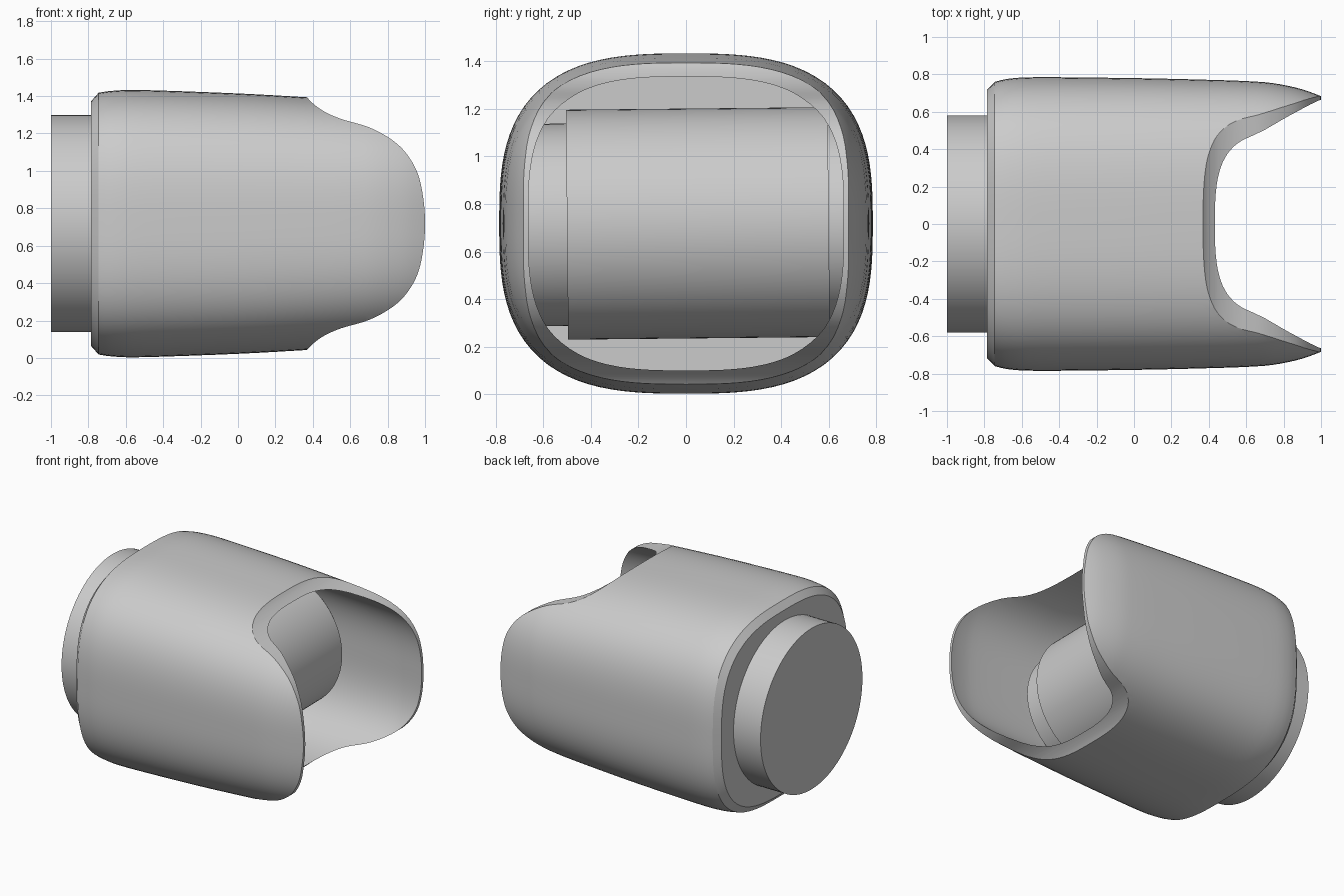
import bpy, bmesh, math

if "Cube" in bpy.data.objects:
    bpy.data.objects.remove(bpy.data.objects["Cube"])

MID_Z = 0.718
SIDES = 112
POWER = 2.9

grey = bpy.data.materials.new("plain grey")
grey.use_nodes = True
grey.diffuse_color = (0.6, 0.6, 0.6, 1)
grey.node_tree.nodes["Principled BSDF"].inputs["Base Color"].default_value = (0.6, 0.6, 0.6, 1)


def spline(points, steps):
    """Catmull-Rom curve through points of any dimension."""
    out = []
    for i in range(len(points) - 1):
        p0, p1 = points[max(i - 1, 0)], points[i]
        p2, p3 = points[i + 1], points[min(i + 2, len(points) - 1)]
        for k in range(steps):
            t = k / steps
            out.append(tuple(
                b + t / 2 * (c - a + t * (2 * a - 5 * b + 4 * c - d + t * (3 * (b - c) + d - a)))
                for a, b, c, d in zip(p0, p1, p2, p3)))
    return out + [points[-1]]


def finish(name, bm):
    bmesh.ops.recalc_face_normals(bm, faces=bm.faces)
    mesh = bpy.data.meshes.new(name)
    bm.to_mesh(mesh)
    bm.free()
    obj = bpy.data.objects.new(name, mesh)
    mesh.materials.append(grey)
    bpy.context.collection.objects.link(obj)
    return obj


def smooth(obj):
    bpy.ops.object.select_all(action="DESELECT")
    obj.select_set(True)
    bpy.context.view_layer.objects.active = obj
    bpy.ops.object.shade_smooth_by_angle(angle=math.radians(25))


def squircle(t):
    c, s = math.cos(t), math.sin(t)
    r = (abs(c) ** POWER + abs(s) ** POWER) ** (-1 / POWER)
    return r * c, r * s


def loft(name, stations):
    """Capped tube along x; each station is (x, half width, half height)."""
    bm = bmesh.new()
    rings = []
    for x, a, b in stations:
        ring = []
        for i in range(SIDES):
            y, z = squircle(math.tau * i / SIDES)
            ring.append(bm.verts.new((x, a * y, MID_Z + b * z)))
        rings.append(ring)
    for r, q in zip(rings, rings[1:]):
        for i in range(SIDES):
            j = (i + 1) % SIDES
            bm.faces.new((r[i], r[j], q[j], q[i]))
    bm.faces.new(rings[0])
    bm.faces.new(rings[-1])
    return finish(name, bm)


def cylinder(name, radius, start, end, axis, x=0.0, z=MID_Z):
    bpy.ops.mesh.primitive_cylinder_add(vertices=96, radius=radius, depth=end - start)
    obj = bpy.context.object
    obj.name = name
    mid = (start + end) / 2
    if axis == "x":
        obj.rotation_euler = (0, math.pi / 2, 0)
        obj.location = (mid, 0, z)
    else:
        # the roller sits very slightly tilted
        obj.rotation_euler = (math.pi / 2 + 0.01, 0, 0)
        obj.location = (x, mid, z + 0.01 * mid)
    obj.data.materials.append(grey)
    smooth(obj)
    return obj


# Housing: chamfered back, softly tapering body
body = spline([(-0.745, 0.76, 0.70), (-0.66, 0.778, 0.711), (-0.5, 0.785, 0.714),
               (0, 0.78, 0.696), (0.36, 0.772, 0.676), (0.6, 0.764, 0.66),
               (0.75, 0.752, 0.647), (0.9, 0.72, 0.627), (1.02, 0.675, 0.6)], 4)
housing = loft("housing", [(-0.785, 0.718, 0.655)] + body)

# Hollow inside of the housing
hollow = loft("hollow_cutter", spline(
    [(-0.72, 0.70, 0.62), (0, 0.72, 0.632), (0.36, 0.717, 0.62), (0.75, 0.702, 0.605),
     (0.9, 0.685, 0.595), (1.02, 0.657, 0.58), (1.1, 0.63, 0.55)], 4))

# Mouth: curved profile swept across the width
half = [(0.365, 0.68), (0.40, 0.643), (0.46, 0.60), (0.55, 0.56), (0.7, 0.515),
        (0.82, 0.45), (0.9, 0.375), (0.96, 0.27), (0.99, 0.14)]
edge = spline(half + [(1.0, 0)] + [(x, -z) for x, z in reversed(half)], 5)
outline = [(1.5, 0.9), (0.365, 0.9)] + edge + [(0.365, -0.9), (1.5, -0.9)]
bm = bmesh.new()
face = bm.faces.new([bm.verts.new((x, -1, MID_Z + z)) for x, z in outline])
swept = bmesh.ops.extrude_face_region(bm, geom=[face])
bmesh.ops.translate(bm, vec=(0, 2, 0),
                    verts=[v for v in swept["geom"] if isinstance(v, bmesh.types.BMVert)])
mouth = finish("mouth_cutter", bm)

for cutter in (hollow, mouth):
    cutter.hide_render = True
    mod = housing.modifiers.new(cutter.name, "BOOLEAN")
    mod.operation = "DIFFERENCE"
    mod.solver = "EXACT"
    mod.object = cutter
    bpy.context.view_layer.objects.active = housing
    bpy.ops.object.modifier_apply(modifier=mod.name)
    bpy.data.objects.remove(cutter)
smooth(housing)

# Round mount on the back
cylinder("back_mount", 0.58, -1.0, -0.75, "x")

# Roller and its slimmer core across the inside
cylinder("roller", 0.483, -0.5, 0.6, "y", x=-0.073)
cylinder("roller_core", 0.425, -0.665, 0.665, "y", x=-0.073)
